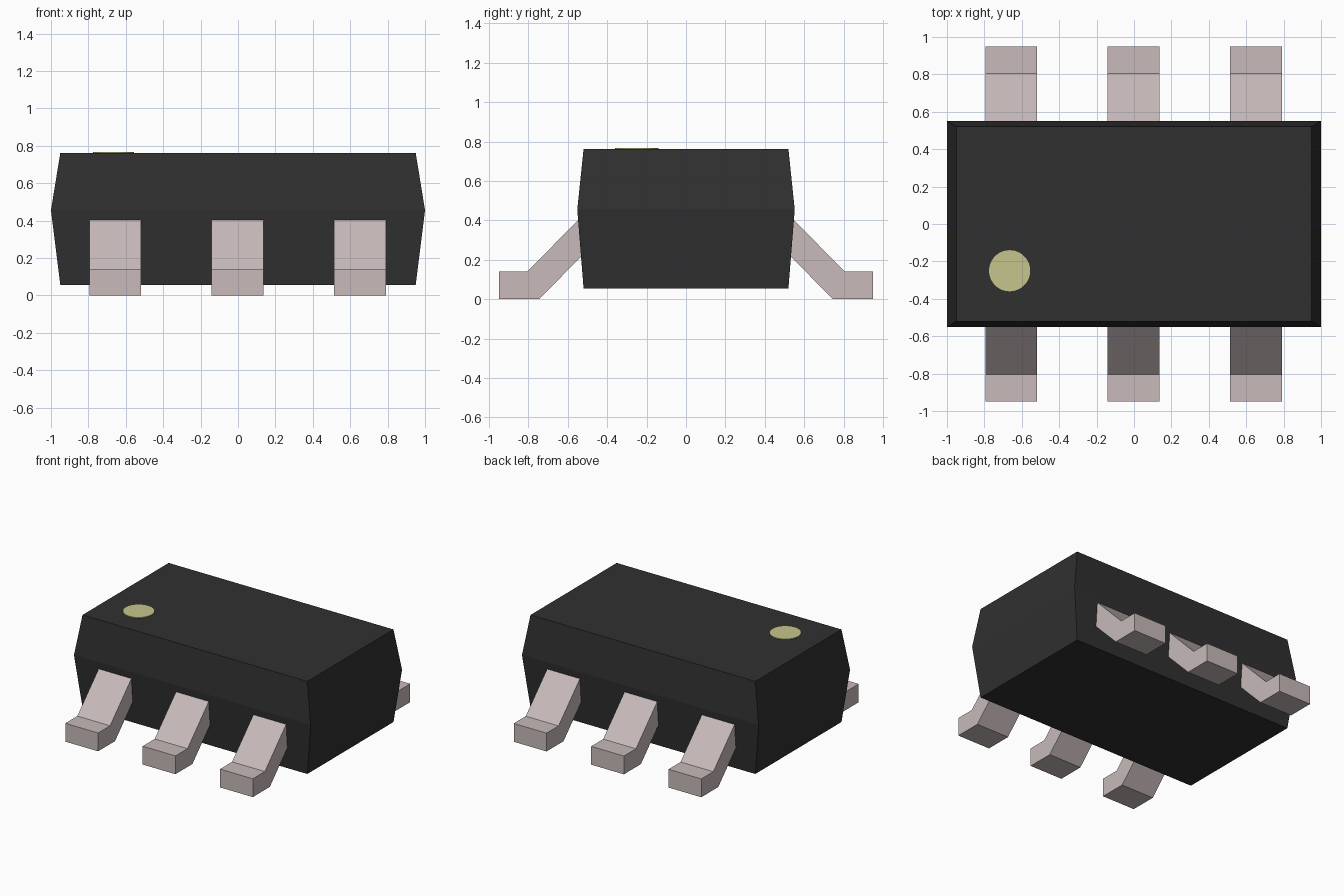
import bpy
import bmesh
from mathutils import Matrix

cube = bpy.data.objects.get("Cube")
if cube:
    bpy.data.objects.remove(cube, do_unlink=True)


def make_material(name, rgb):
    """Flat material from 0-255 sRGB, stored as linear values."""
    lin = [c / 255 / 12.92 if c < 11 else ((c / 255 + 0.055) / 1.055) ** 2.4 for c in rgb]
    mat = bpy.data.materials.new(name)
    mat.use_nodes = True
    mat.diffuse_color = (*lin, 1)
    bsdf = mat.node_tree.nodes["Principled BSDF"]
    bsdf.inputs["Base Color"].default_value = (*lin, 1)
    bsdf.inputs["Roughness"].default_value = 0.7
    return mat


def finish(name, bm, mat):
    bmesh.ops.recalc_face_normals(bm, faces=bm.faces)
    mesh = bpy.data.meshes.new(name)
    bm.to_mesh(mesh)
    bm.free()
    mesh.materials.append(mat)
    obj = bpy.data.objects.new(name, mesh)
    bpy.context.collection.objects.link(obj)
    return obj


black = make_material("black plastic", (48, 48, 48))
metal = make_material("pinkish tin", (200, 186, 186))
yellow = make_material("pale yellow paint", (197, 197, 140))

# Body: three stacked rectangles, widest at the middle
TOP = 0.762
bm = bmesh.new()
rings = []
for hx, hy, z in ((0.95, 0.52, 0.055), (1.0, 0.552, 0.455), (0.95, 0.52, TOP)):
    rings.append([bm.verts.new((sx * hx, sy * hy, z))
                  for sx, sy in ((-1, -1), (1, -1), (1, 1), (-1, 1))])
for low, high in zip(rings, rings[1:]):
    for i in range(4):
        j = (i + 1) % 4
        bm.faces.new((low[i], low[j], high[j], high[i]))
bm.faces.new(rings[0][::-1])
bm.faces.new(rings[-1])
finish("body", bm, black)

# Legs: one bent side profile (distance outward, height) extruded across the width
PROFILE = [(0.95, 0.0), (0.95, 0.14), (0.805, 0.14), (0.545, 0.405),
           (0.46, 0.405), (0.46, 0.29), (0.745, 0.0)]
WIDTH = 0.277
for side, side_name in ((-1, "front"), (1, "back")):
    for x, place in ((-0.656, "right"), (-0.002, "middle"), (0.652, "left")):
        bm = bmesh.new()
        face = bm.faces.new([bm.verts.new((x - WIDTH / 2, side * y, z)) for y, z in PROFILE])
        ext = bmesh.ops.extrude_face_region(bm, geom=[face])
        moved = [g for g in ext["geom"] if isinstance(g, bmesh.types.BMVert)]
        bmesh.ops.translate(bm, verts=moved, vec=(WIDTH, 0, 0))
        finish(f"{side_name}_{place}_leg", bm, metal)

# Round orientation mark on the top
bm = bmesh.new()
bmesh.ops.create_cone(bm, cap_ends=True, segments=48, radius1=0.11, radius2=0.11, depth=0.008,
                      matrix=Matrix.Translation((-0.665, -0.25, TOP + 0.001)))
finish("orientation_dot", bm, yellow)
